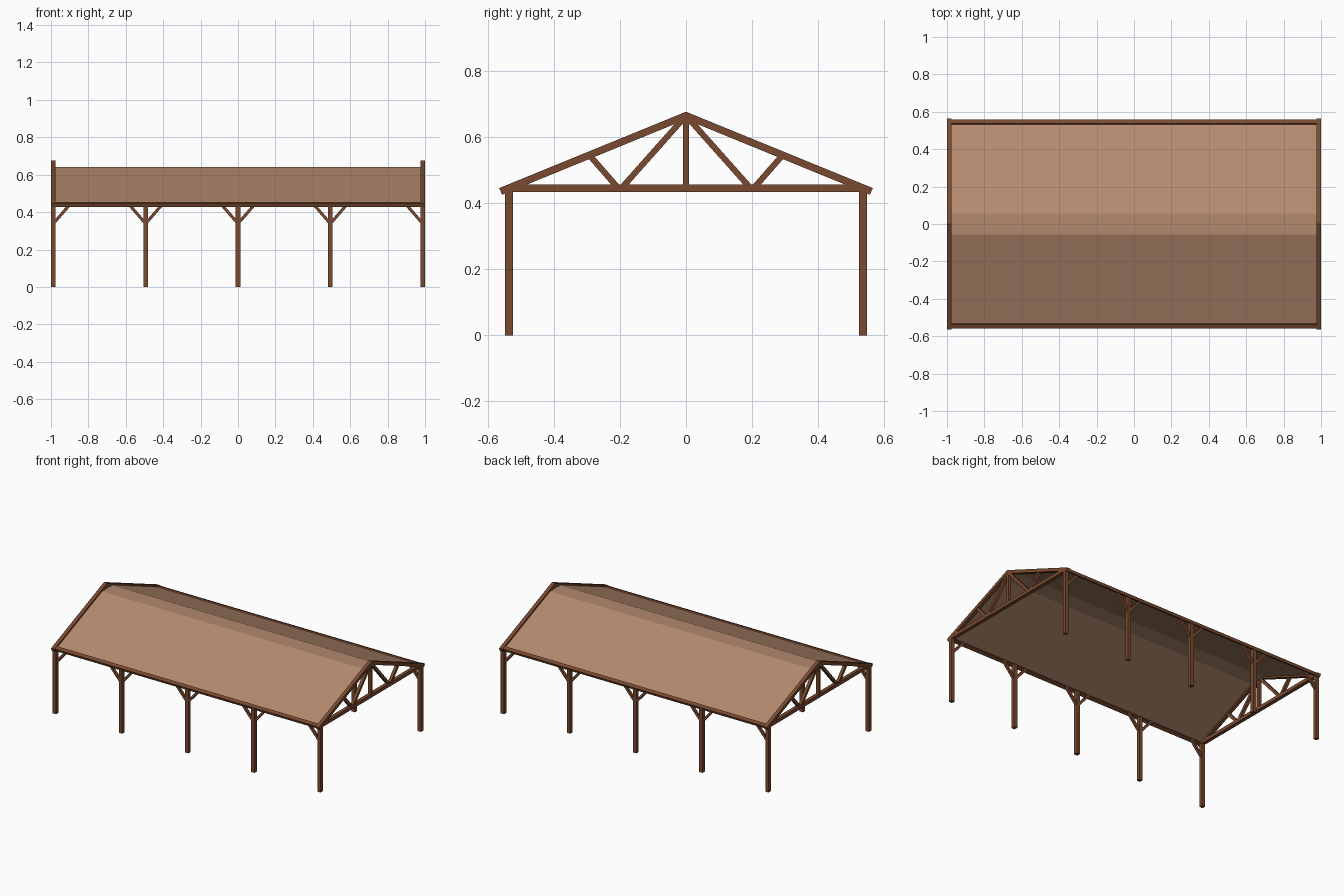
import bpy
from mathutils import Vector, Matrix

if "Cube" in bpy.data.objects:
    bpy.data.objects.remove(bpy.data.objects["Cube"])


def material(name, srgb):
    m = bpy.data.materials.new(name)
    m.diffuse_color = [(c / 255 / 12.92 if c < 10 else ((c / 255 + 0.055) / 1.055) ** 2.4) for c in srgb] + [1]
    m.use_nodes = True
    m.node_tree.nodes["Principled BSDF"].inputs["Base Color"].default_value = m.diffuse_color
    return m


WOOD = material("dark timber", (122, 74, 48))
ROOF = material("light brown roofing", (180, 138, 110))


def prism(name, profile, axis, centre, depth, mat=WOOD):
    """Extrude a flat profile: axis 'x' takes (y, z) points, axis 'y' takes (x, z) points."""
    n = len(profile)
    verts = []
    for s in (-0.5, 0.5):
        for a, z in profile:
            c = centre + s * depth
            verts.append((c, a, z) if axis == 'x' else (a, c, z))
    faces = [list(range(n)), list(range(n, 2 * n))]
    faces += [[i, (i + 1) % n, n + (i + 1) % n, n + i] for i in range(n)]
    me = bpy.data.meshes.new(name)
    me.from_pydata(verts, [], faces)
    import bmesh
    bm = bmesh.new()
    bm.from_mesh(me)
    bmesh.ops.recalc_face_normals(bm, faces=bm.faces)
    bm.to_mesh(me)
    bm.free()
    me.materials.append(mat)
    ob = bpy.data.objects.new(name, me)
    bpy.context.collection.objects.link(ob)
    return ob


def beam(name, p, q, width, axis, centre, depth):
    """Straight timber between two points in the profile plane."""
    p, q = Vector(p), Vector(q)
    d = (q - p).normalized()
    w = Vector((-d.y, d.x)) * width / 2
    return prism(name, [p - w, q - w, q + w, p + w], axis, centre, depth)


SLOPE = 0.409
T = 0.025            # main timber size
POST_Y, END_X = 0.535, 0.9875


def mid(y):          # height of the rafter centre line
    return 0.664 - SLOPE * abs(y)


# Gable trusses at both ends
for x in (-END_X, END_X):
    prism("rafter_pair", [(-0.565, 0.445), (0, 0.676), (0.565, 0.445),
                          (0.556, 0.425), (0, 0.6525), (-0.556, 0.425)], 'x', x, T)
    beam("tie_beam", (-0.53, 0.4445), (0.53, 0.4445), 0.023, 'x', x, T * 0.98)
    beam("king_post", (0, 0.45), (0, 0.66), 0.018, 'x', x, 0.02)
    for s in (-1, 1):
        beam("inner_web", (s * 0.195, 0.445), (s * 0.008, 0.655), 0.018, 'x', x, 0.02)
        beam("outer_web", (s * 0.205, 0.445), (s * 0.292, mid(0.292)), 0.018, 'x', x, 0.02)

# Posts, knee braces and eave beams on both long sides
for s in (-1, 1):
    y = s * POST_Y
    for i in range(5):
        x = END_X * (i - 2) / 2
        beam("post", (x, 0), (x, 0.44), T, 'y', y, T)
        for side in (-1, 1):
            if abs(x + side * 0.1) < 1:
                beam("knee_brace", (x + side * 0.003, 0.342), (x + side * 0.089, 0.441),
                     0.016, 'y', y, 0.016)
    beam("eave_beam", (s * 0.533, mid(0.533)), (s * 0.556, mid(0.556)), 0.018, 'x', 0, 1.96)

# Roof sheet with a narrow flat ridge
section = [(-0.55, mid(0.55)), (-0.057, mid(0.057)), (0.057, mid(0.057)), (0.55, mid(0.55))]
verts = [(x, y, z) for x in (-0.985, 0.985) for y, z in section]
me = bpy.data.meshes.new("roof_sheet")
me.from_pydata(verts, [], [(i, i + 4, i + 5, i + 1) for i in range(3)])
me.materials.append(ROOF)
bpy.context.collection.objects.link(bpy.data.objects.new("roof_sheet", me))
